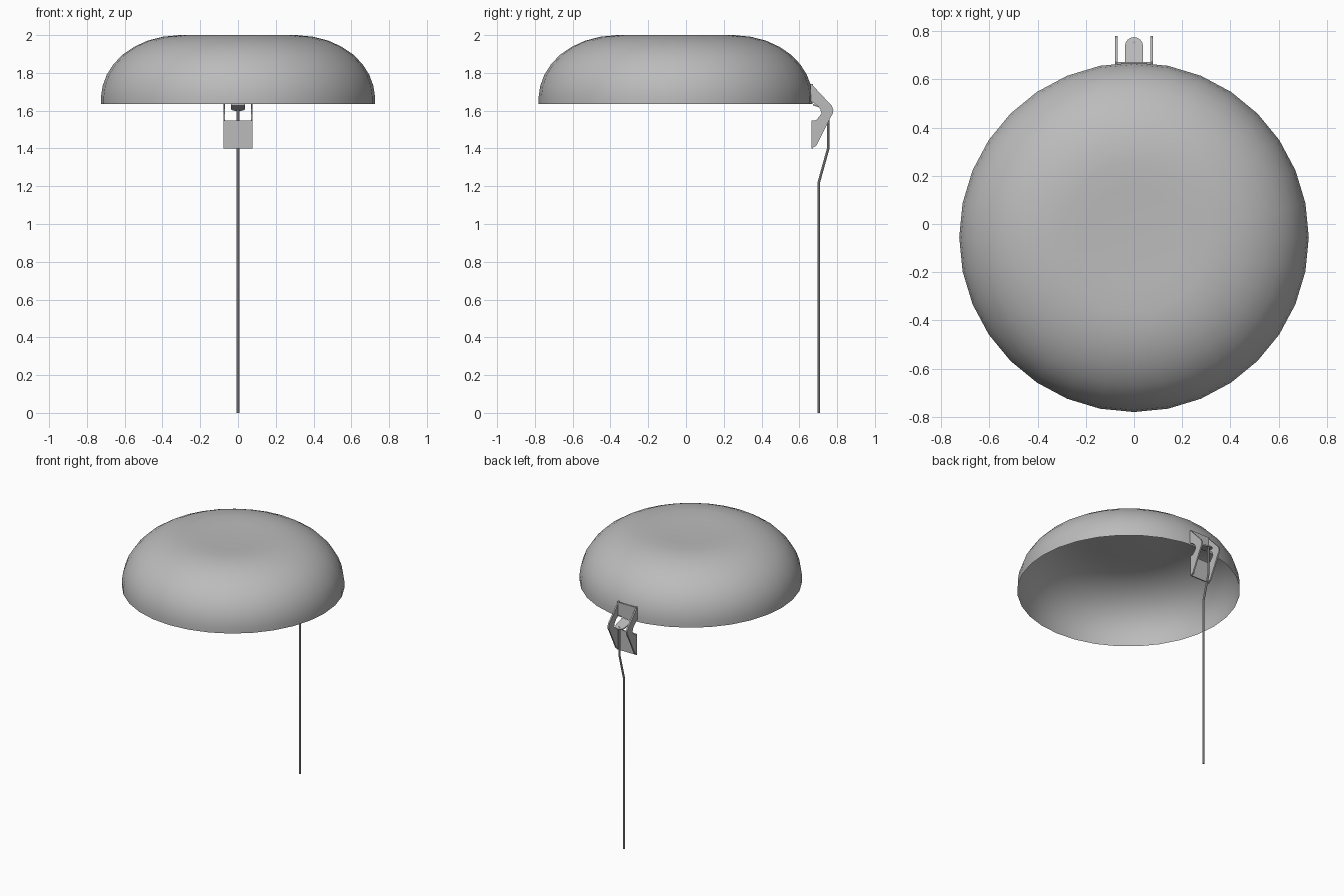
import bpy, bmesh, math
from mathutils import Vector

cube = bpy.data.objects.get("Cube")
if cube:
    bpy.data.objects.remove(cube, do_unlink=True)

GREY = (0.5, 0.5, 0.5, 1)
grey = bpy.data.materials.new("plain grey")
grey.use_nodes = True
grey.diffuse_color = GREY
grey.node_tree.nodes["Principled BSDF"].inputs["Base Color"].default_value = GREY


def finish(name, bm, smooth=False):
    bmesh.ops.recalc_face_normals(bm, faces=bm.faces[:])
    mesh = bpy.data.meshes.new(name)
    bm.to_mesh(mesh)
    bm.free()
    mesh.materials.append(grey)
    obj = bpy.data.objects.new(name, mesh)
    bpy.context.collection.objects.link(obj)
    if smooth:
        bpy.ops.object.select_all(action="DESELECT")
        bpy.context.view_layer.objects.active = obj
        obj.select_set(True)
        bpy.ops.object.shade_smooth_by_angle(angle=math.radians(35))
    return obj


def extrude_outline(name, points, offset):
    """Solid made by pushing a flat outline along offset."""
    bm = bmesh.new()
    face = bm.faces.new([bm.verts.new(p) for p in points])
    new = bmesh.ops.extrude_face_region(bm, geom=[face], use_keep_orig=True)["geom"]
    bmesh.ops.translate(bm, vec=Vector(offset),
                        verts=[g for g in new if isinstance(g, bmesh.types.BMVert)])
    return finish(name, bm)


# Dome: open shell spun from a rounded profile
profile = [(0.725, 1.635), (0.725, 1.675), (0.717, 1.73), (0.695, 1.79),
           (0.66, 1.845), (0.613, 1.895), (0.55, 1.938), (0.48, 1.97),
           (0.40, 1.991), (0.31, 2.0), (0.2, 1.995), (0, 1.992)]
bm = bmesh.new()
verts = [bm.verts.new((0, -0.055 + r, z)) for r, z in profile]
edges = [bm.edges.new(pair) for pair in zip(verts, verts[1:])]
bmesh.ops.spin(bm, geom=verts + edges, cent=(0, -0.055, 0), axis=(0, 0, 1),
               angle=math.tau, steps=32)
bmesh.ops.remove_doubles(bm, verts=bm.verts[:], dist=0.0005)
finish("dome", bm, smooth=True)

# Bracket cheeks, one on each side
cheek = [(0.66, 1.745), (0.77, 1.628), (0.78, 1.605), (0.777, 1.585),
         (0.76, 1.555), (0.69, 1.415), (0.665, 1.4), (0.665, 1.545),
         (0.69, 1.55), (0.718, 1.585), (0.71, 1.61), (0.69, 1.632), (0.66, 1.65)]
for side, sign in (("left", 1), ("right", -1)):
    extrude_outline(side + "_bracket_cheek",
                    [(sign * 0.068, y, z) for y, z in cheek], (sign * 0.01, 0, 0))

# Bracket plates joining the cheeks
for name, low, high in (("upper_bracket_plate", 1.645, 1.74),
                        ("lower_bracket_plate", 1.4, 1.548)):
    extrude_outline(name, [(-0.078, 0.665, low), (0.078, 0.665, low),
                           (0.078, 0.665, high), (-0.078, 0.665, high)], (0, 0.008, 0))

# Sloping tab with a rounded end that holds the pole
tab = [(-0.038, 0.672), (0.038, 0.672)]
for i in range(9):
    a = math.pi * i / 8
    tab.append((0.038 * math.cos(a), 0.737 + 0.038 * math.sin(a)))
extrude_outline("pole_tab", [(x, y, 1.635 - 0.28 * (y - 0.672)) for x, y in tab],
                (0, 0, -0.008))

# Bent pole
path = [(0.703, 0), (0.703, 1.22), (0.753, 1.4), (0.753, 1.615)]
bm = bmesh.new()
rings = [[bm.verts.new((0.007 * math.cos(math.tau * k / 8),
                        y + 0.007 * math.sin(math.tau * k / 8), z))
          for k in range(8)] for y, z in path]
for a, b in zip(rings, rings[1:]):
    for k in range(8):
        n = (k + 1) % 8
        bm.faces.new((a[k], a[n], b[n], b[k]))
bm.faces.new(rings[0])
bm.faces.new(rings[-1])
finish("pole", bm, smooth=True)
